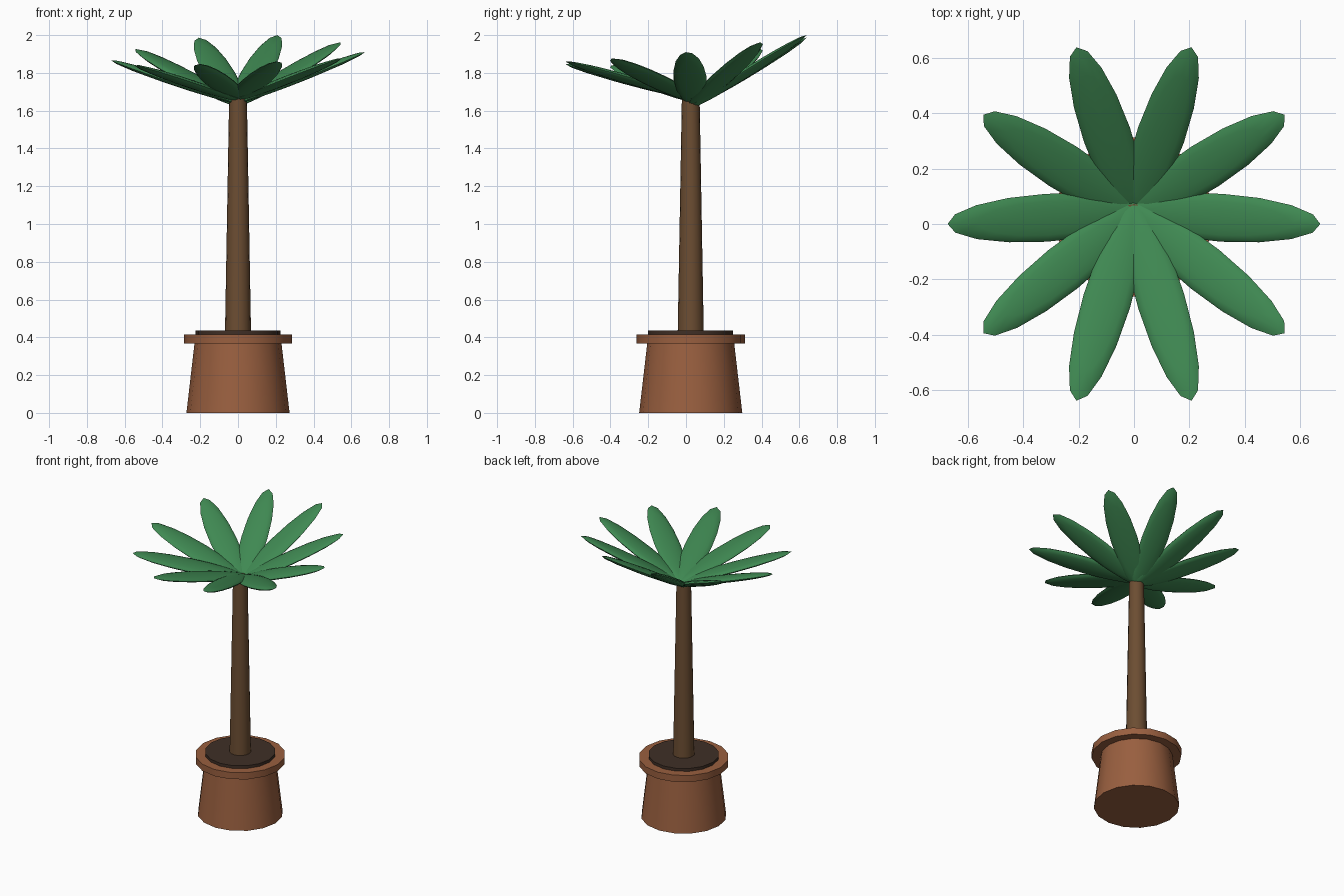
import bpy, bmesh, math
from mathutils import Vector, Matrix

if "Cube" in bpy.data.objects:
    bpy.data.objects.remove(bpy.data.objects["Cube"])

CY = 0.025  # trunk and pot axis sits slightly behind the crown centre


def material(name, rgb):
    m = bpy.data.materials.new(name)
    m.diffuse_color = (*rgb, 1)
    m.use_nodes = True
    m.node_tree.nodes["Principled BSDF"].inputs["Base Color"].default_value = m.diffuse_color
    return m


green = material("leaf_green", (0.05, 0.25, 0.085))
bark = material("bark_brown", (0.15, 0.075, 0.032))
clay = material("terracotta", (0.32, 0.115, 0.05))
earth = material("dark_soil", (0.05, 0.028, 0.019))


def finish(name, bm, mat, angle=40):
    me = bpy.data.meshes.new(name)
    bm.to_mesh(me)
    bm.free()
    ob = bpy.data.objects.new(name, me)
    bpy.context.collection.objects.link(ob)
    me.materials.append(mat)
    bpy.ops.object.select_all(action='DESELECT')
    ob.select_set(True)
    bpy.context.view_layer.objects.active = ob
    bpy.ops.object.shade_smooth_by_angle(angle=math.radians(angle))
    return ob


def frustum(name, r0, r1, z0, z1, mat, sides=16):
    bm = bmesh.new()
    bmesh.ops.create_cone(bm, cap_ends=True, segments=sides, radius1=r0,
                          radius2=r1, depth=z1 - z0,
                          matrix=Matrix.Translation((0, CY, (z0 + z1) / 2)))
    return finish(name, bm, mat)


# pot, rim, soil and trunk
frustum("pot", 0.273, 0.23, 0.0, 0.37, clay)
frustum("pot_rim", 0.287, 0.287, 0.368, 0.415, clay)
frustum("soil", 0.225, 0.225, 0.39, 0.435, earth)
frustum("trunk", 0.069, 0.047, 0.42, 1.665, bark)

# ten flat ellipsoid leaves in a crown that leans to the front
lean = Vector((-0.026, -0.12, 1)).normalized()
for i in range(10):
    a = math.radians(36 * i)
    c, s = math.cos(a), math.sin(a)
    k = s / 0.951
    tip = Vector((0.672 * c, 0.67 * s,
                  1.888 + 0.07 * k + 0.035 * k * k + 0.022 * c))
    base = Vector((-0.04 * c, 0.045 - 0.04 * s, 1.63 - 0.025 * k))
    x = (tip - base).normalized()
    y = lean.cross(x).normalized()
    z = x.cross(y)
    rot = Matrix((x, y, z)).transposed().to_4x4()
    size = Matrix.Diagonal(((tip - base).length / 2, 0.087, 0.021, 1))
    bm = bmesh.new()
    bmesh.ops.create_uvsphere(bm, u_segments=16, v_segments=8, radius=1)
    bm.transform(Matrix.Translation((tip + base) / 2) @ rot @ size)
    finish(f"leaf_{i + 1}", bm, green, 60)
